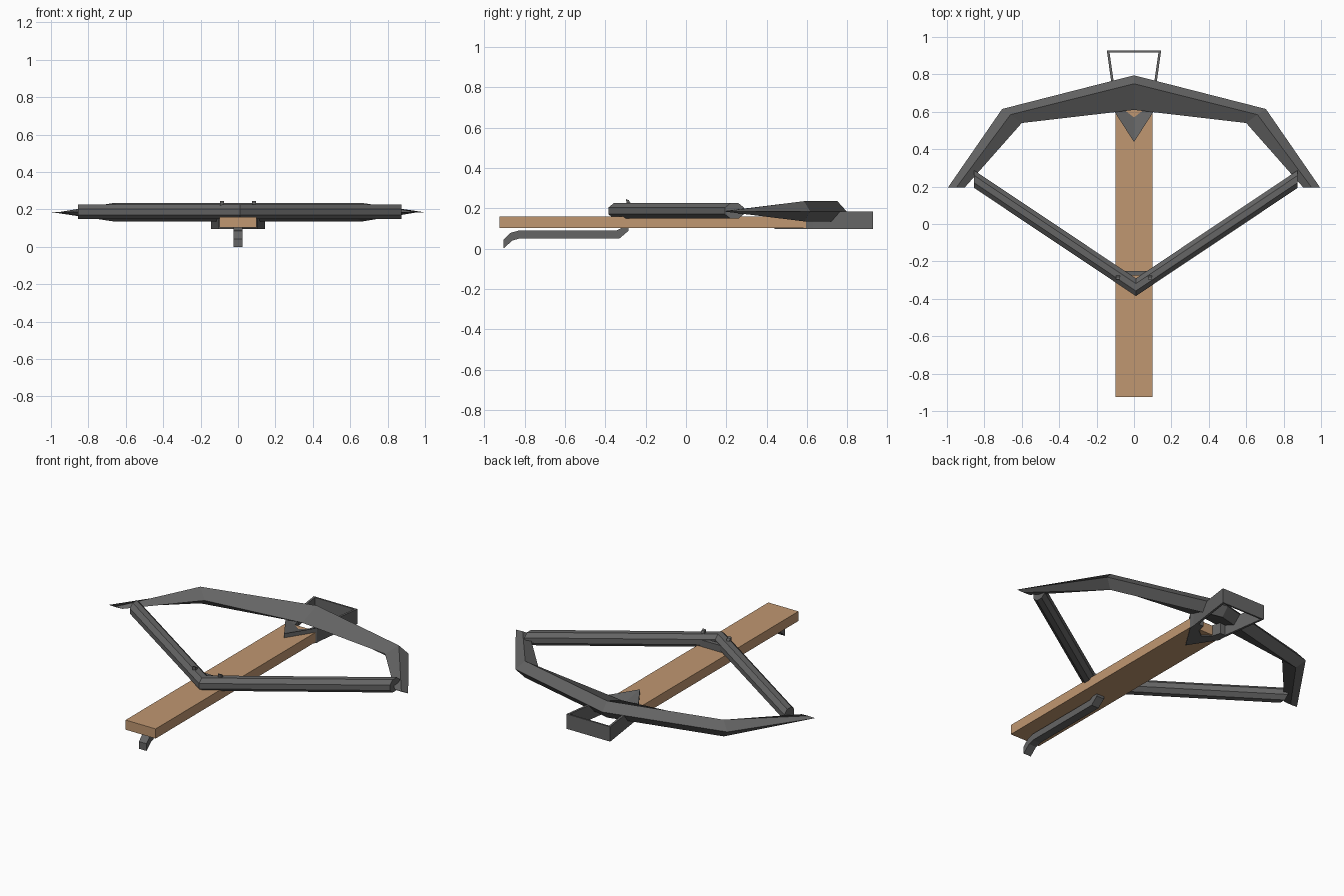
import bpy, bmesh, math
from mathutils import Vector

if "Cube" in bpy.data.objects:
    bpy.data.objects.remove(bpy.data.objects["Cube"])


def material(name, rgb):
    m = bpy.data.materials.new(name)
    m.diffuse_color = (*rgb, 1)
    m.use_nodes = True
    m.node_tree.nodes["Principled BSDF"].inputs["Base Color"].default_value = m.diffuse_color
    return m


WOOD = material("tan_wood", (0.53, 0.31, 0.165))
STEEL = material("dark_steel", (0.13, 0.13, 0.13))


def finish(bm, name, mat):
    bmesh.ops.recalc_face_normals(bm, faces=bm.faces)
    me = bpy.data.meshes.new(name)
    bm.to_mesh(me)
    bm.free()
    me.materials.append(mat)
    ob = bpy.data.objects.new(name, me)
    bpy.context.collection.objects.link(ob)
    return ob


def loft(name, rings, mat, closed=False):
    """Skin a list of equal-sized rings, capped unless the path is closed."""
    bm = bmesh.new()
    vs = [[bm.verts.new(p) for p in r] for r in rings]
    n = len(rings[0])
    pairs = list(zip(vs, vs[1:] + ([vs[0]] if closed else [])))
    for a, b in pairs:
        for i in range(n):
            j = (i + 1) % n
            bm.faces.new((a[i], a[j], b[j], b[i]))
    if not closed:
        bm.faces.new(vs[0])
        bm.faces.new(vs[-1])
    return finish(bm, name, mat)


def box(name, x, y, z, mat):
    return loft(name, [[(x[0], v, z[0]), (x[1], v, z[0]), (x[1], v, z[1]), (x[0], v, z[1])] for v in y], mat)


def side_profile(name, pts, x0, x1, mat):
    return loft(name, [[(x, y, z) for y, z in pts] for x in (x0, x1)], mat)


# Wooden stock
box("stock", (-0.1, 0.1), (-0.925, 0.61), (0.102, 0.16), WOOD)

# Bow limbs: diamond section, flattened towards the tips
# (outer xy, ridge xy, inner xy, half height)
half = [((0.995, 0.195), (0.95, 0.195), (0.905, 0.195), 0.002),
        ((0.705, 0.615), (0.66, 0.585), (0.60, 0.54), 0.05)]
mid = [((0, 0.795), (0, 0.75), (0, 0.61), 0.05)]
flip = [tuple((-p[0], p[1]) for p in s[:3]) + (s[3],) for s in reversed(half)]
loft("bow_limbs",
     [[(*o, 0.185), (*r, 0.185 + h), (*i, 0.185), (*r, 0.185 - h)] for o, r, i, h in half + mid + flip],
     STEEL)

# Thick octagonal bowstring, cut square to the x axis
angles = [math.radians(22.5 + 45 * k) for k in range(8)]
loft("bowstring",
     [[(x, y + 0.051 * math.cos(a), 0.187 + 0.0418 * math.sin(a)) for a in angles]
      for x, y in ((-0.855, 0.24), (0.01, -0.338), (0.875, 0.24))], STEEL)

# Front stirrup: thin upright band, open at the stock
loft("stirrup",
     [[(xo, yo, 0.096), (xo, yo, 0.185), (xi, yi, 0.185), (xi, yi, 0.096)]
      for xo, yo, xi, yi in ((-0.1, 0.6, -0.085, 0.6), (-0.145, 0.927, -0.131, 0.917),
                             (0.145, 0.927, 0.131, 0.917), (0.1, 0.6, 0.085, 0.6))], STEEL)

# V-shaped bracket wrapping the stock, its top sloping inward
loft("stirrup_bracket",
     [[(xo, yo, 0.096), (xo, yo, 0.185), (xi, yi, 0.163), (xi, yi, 0.096)]
      for xo, yo, xi, yi in ((-0.104, 0.66, -0.06, 0.66), (-0.104, 0.60, -0.045, 0.605),
                             (0, 0.438, 0, 0.57),
                             (0.104, 0.60, 0.045, 0.605), (0.104, 0.66, 0.06, 0.66))], STEEL)

# String catch: cross bar, two inward arms and two prongs
box("catch_bar", (-0.1, 0.1), (-0.275, -0.25), (0.155, 0.2), STEEL)
for s, label in ((-1, "left"), (1, "right")):
    loft("catch_arm_" + label,
         [[(s * x, y, 0.155), (s * (x - 0.03), y, 0.155), (s * (x - 0.03), y, 0.2), (s * x, y, 0.2)]
          for x, y in ((0.1, -0.26), (0.05, -0.30))], STEEL)
    side_profile("catch_prong_" + label,
                 [(-0.25, 0.18), (-0.29, 0.18), (-0.297, 0.245), (-0.283, 0.24)],
                 s * 0.095, s * 0.075, STEEL)

# Long trigger lever under the stock
side_profile("trigger_lever",
             [(-0.905, 0.0), (-0.905, 0.043), (-0.87, 0.078), (-0.83, 0.089), (-0.345, 0.089),
              (-0.315, 0.104), (-0.285, 0.104), (-0.285, 0.088), (-0.33, 0.05),
              (-0.825, 0.05), (-0.86, 0.04)],
             -0.025, 0.025, STEEL)
